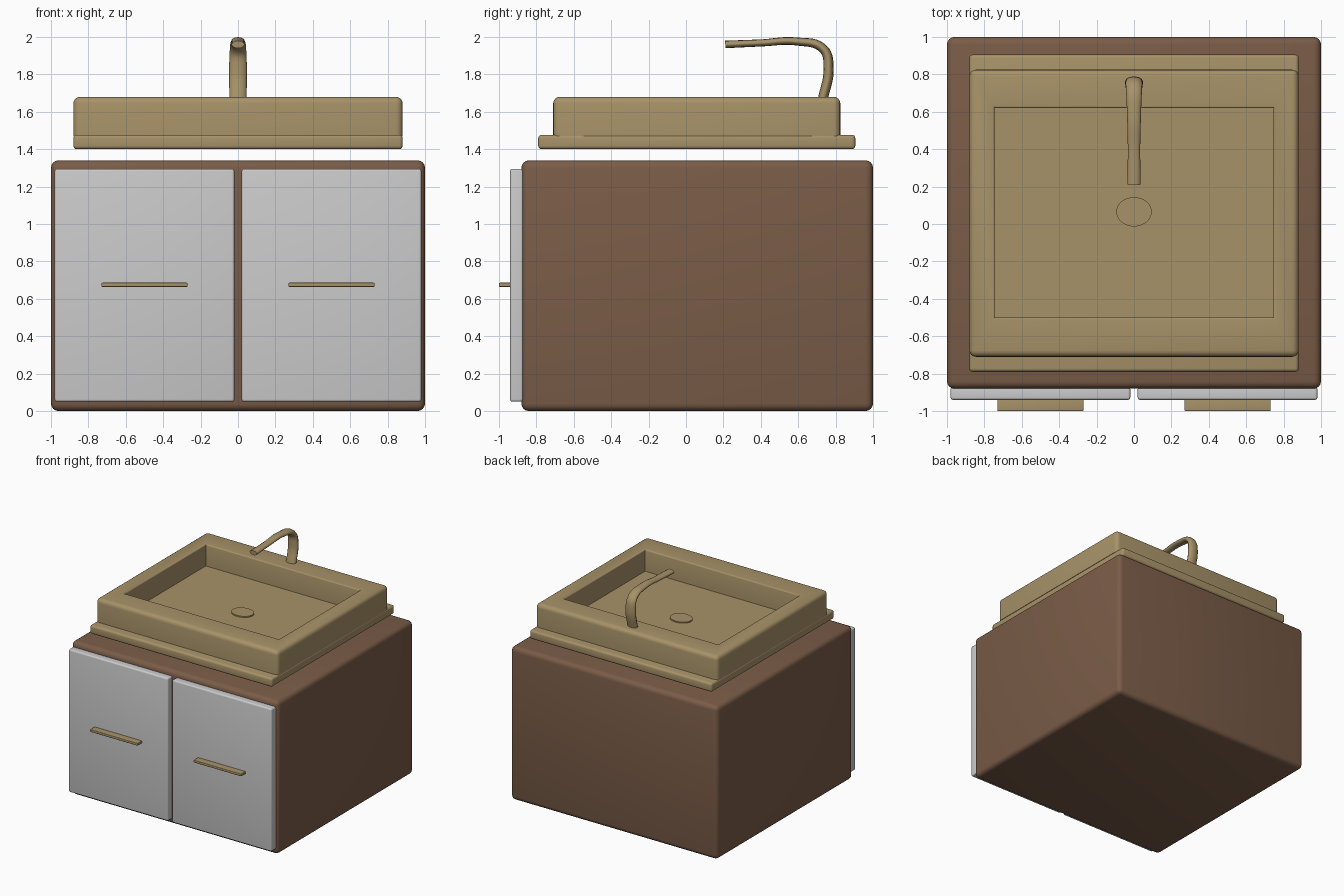
import bpy, bmesh
from mathutils import Vector

if "Cube" in bpy.data.objects:
    bpy.data.objects.remove(bpy.data.objects["Cube"])


def material(name, rgb):
    m = bpy.data.materials.new(name)
    m.diffuse_color = (*rgb, 1)
    m.use_nodes = True
    m.node_tree.nodes["Principled BSDF"].inputs["Base Color"].default_value = m.diffuse_color
    return m


WOOD = material("wood", (0.195, 0.107, 0.064))
BRASS = material("brass", (0.39, 0.29, 0.14))


def finish(name, bm, mat=None):
    bmesh.ops.recalc_face_normals(bm, faces=bm.faces)
    me = bpy.data.meshes.new(name)
    bm.to_mesh(me)
    bm.free()
    ob = bpy.data.objects.new(name, me)
    bpy.context.collection.objects.link(ob)
    if mat:
        me.materials.append(mat)
    smooth(ob)
    return ob


def smooth(ob):
    bpy.ops.object.select_all(action='DESELECT')
    ob.select_set(True)
    bpy.context.view_layer.objects.active = ob
    bpy.ops.object.shade_smooth_by_angle(angle=0.6)


def box_bm(lo, hi):
    bm = bmesh.new()
    bmesh.ops.create_cube(bm, size=1)
    lo, hi = Vector(lo), Vector(hi)
    for v in bm.verts:
        v.co = Vector([l + (c + 0.5) * (h - l) for l, h, c in zip(lo, hi, v.co)])
    return bm


def round_box(name, lo, hi, r, mat=None):
    bm = box_bm(lo, hi)
    bmesh.ops.bevel(bm, geom=bm.edges[:], offset=r, segments=4, profile=0.5,
                    affect='EDGES', clamp_overlap=True)
    return finish(name, bm, mat)


# Cabinet body
round_box("cabinet", (-1, -0.88, 0), (1, 1, 1.34), 0.04, WOOD)

# Paired doors and handles
for side, cx in (("left", -0.5), ("right", 0.5)):
    round_box(side + "_door", (cx - 0.48, -0.94, 0.05),
              (cx + 0.48, -0.87, 1.295), 0.012)
    round_box(side + "_handle", (cx - 0.23, -1, 0.664),
              (cx + 0.23, -0.93, 0.686), 0.005, BRASS)

# Slab under the basin
round_box("basin_base", (-0.88, -0.79, 1.40), (0.88, 0.905, 1.477), 0.018, BRASS)

# Basin: block with a sunken rectangular well
bm = box_bm((-0.88, -0.71, 1.47), (0.88, 0.825, 1.68))
outer = [e for e in bm.edges if max(v.co.z for v in e.verts) > 1.6]
top = max(bm.faces, key=lambda f: f.calc_center_median().z)
bmesh.ops.inset_region(bm, faces=[top], thickness=0.1)
for v in top.verts:
    v.co.x = 0.745 if v.co.x > 0 else -0.745
    v.co.y = 0.62 if v.co.y > 0 else -0.50
rim = top.edges[:]
well = bmesh.ops.extrude_discrete_faces(bm, faces=[top])["faces"][0]
for v in well.verts:
    v.co.z = 1.49
outer = [e for e in bm.edges
         if max(v.co.z for v in e.verts) > 1.6
         and all(abs(v.co.x) > 0.87 for v in e.verts)]
rim = [e for e in bm.edges
       if all(v.co.z > 1.67 and abs(v.co.x) < 0.75 for v in e.verts)]
bmesh.ops.bevel(bm, geom=outer, offset=0.035, segments=4, profile=0.5, affect='EDGES')
rim = [e for e in rim if e.is_valid]
bmesh.ops.bevel(bm, geom=rim, offset=0.012, segments=3, profile=0.5, affect='EDGES')
finish("basin", bm, BRASS)

# Drain cover
bm = bmesh.new()
bmesh.ops.create_cone(bm, cap_ends=True, segments=40, radius1=1, radius2=1, depth=1)
for v in bm.verts:
    v.co = Vector((v.co.x * 0.095, v.co.y * 0.078 + 0.065, 1.49 + v.co.z * 0.02))
finish("drain", bm, BRASS)

# Faucet: flattened tube along a bent path (y, z, radius factor)
path = [(0.73, 1.66, 1.05), (0.762, 1.83, 1.1), (0.735, 1.935, 1.0),
        (0.59, 1.976, 0.85), (0.40, 1.968, 0.75), (0.21, 1.96, 0.8)]
cu = bpy.data.curves.new("faucet", 'CURVE')
cu.dimensions = '3D'
cu.resolution_u = 8
cu.bevel_depth = 0.025
cu.bevel_resolution = 4
cu.use_fill_caps = True
sp = cu.splines.new('BEZIER')
sp.bezier_points.add(len(path) - 1)
for p, (y, z, r) in zip(sp.bezier_points, path):
    p.co = (0, y, z)
    p.radius = r
    p.handle_left_type = p.handle_right_type = 'AUTO'
faucet = bpy.data.objects.new("faucet", cu)
faucet.scale.x = 1.75
bpy.context.collection.objects.link(faucet)
cu.materials.append(BRASS)
bpy.ops.object.select_all(action='DESELECT')
faucet.select_set(True)
bpy.context.view_layer.objects.active = faucet
bpy.ops.object.convert(target='MESH')
smooth(bpy.context.object)
